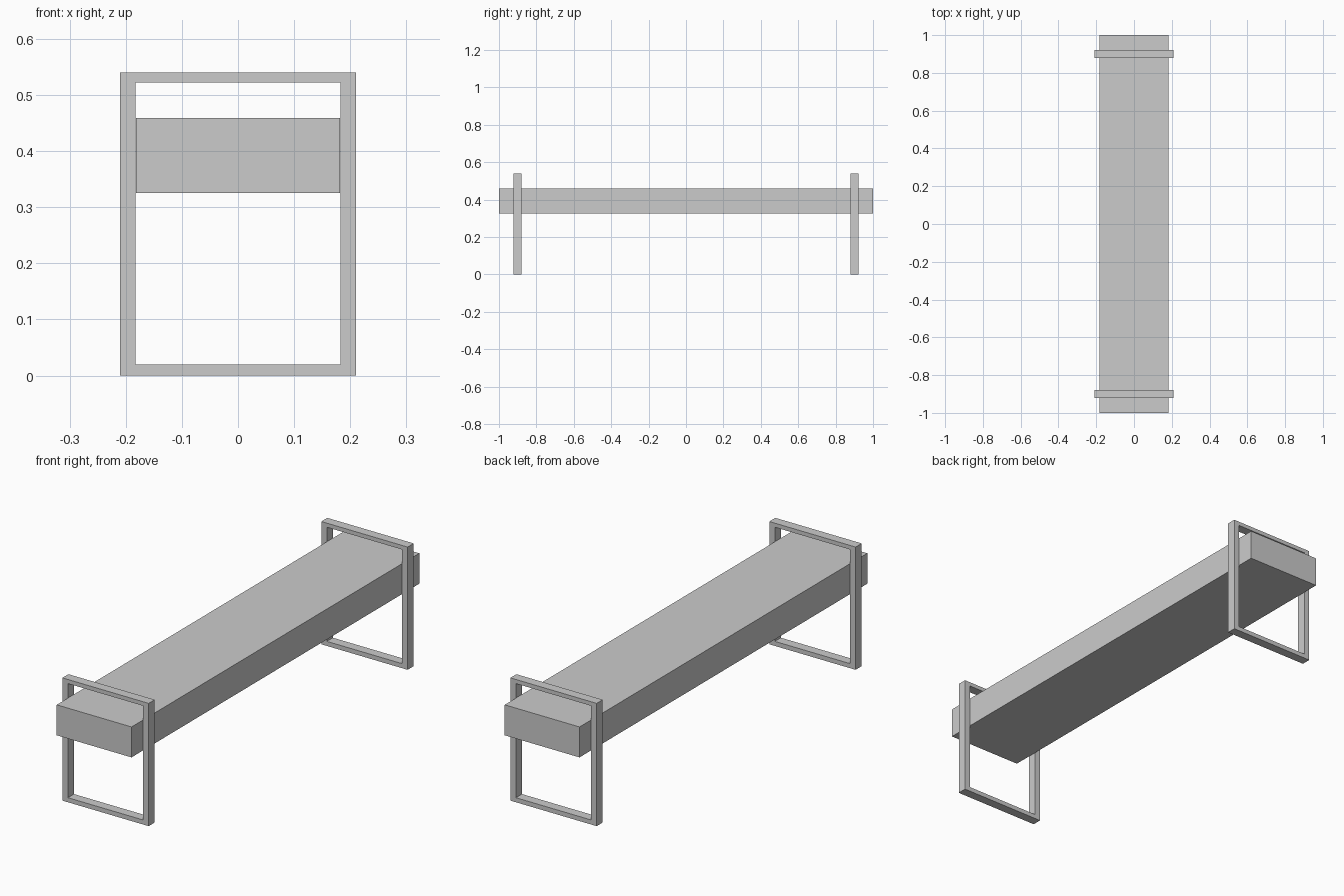
import bpy, bmesh

if "Cube" in bpy.data.objects:
    bpy.data.objects.remove(bpy.data.objects["Cube"])


def finish(name, bm):
    bmesh.ops.recalc_face_normals(bm, faces=bm.faces)
    mesh = bpy.data.meshes.new(name)
    bm.to_mesh(mesh)
    bm.free()
    obj = bpy.data.objects.new(name, mesh)
    bpy.context.collection.objects.link(obj)
    return obj


def box(name, lo, hi):
    bm = bmesh.new()
    bmesh.ops.create_cube(bm, size=1)
    for v in bm.verts:
        v.co = [l + (c + 0.5) * (h - l) for c, l, h in zip(v.co, lo, hi)]
    return finish(name, bm)


def rect_frame(name, outer, inner, y0, y1):
    """Closed rectangular loop in the xz plane; outer/inner = half width, z low, z high."""
    bm = bmesh.new()

    def ring(rect, y):
        w, z0, z1 = rect
        return [bm.verts.new((x, y, z)) for x, z in ((-w, z0), (w, z0), (w, z1), (-w, z1))]

    rings = [ring(outer, y0), ring(outer, y1), ring(inner, y1), ring(inner, y0)]
    for k in range(4):
        a, b = rings[k], rings[(k + 1) % 4]
        for i in range(4):
            j = (i + 1) % 4
            bm.faces.new((a[i], a[j], b[j], b[i]))
    return finish(name, bm)


# Long thick seat slab
box("seat", (-0.182, -1.0, 0.325), (0.182, 1.0, 0.459))

# Rectangular leg frames wrapped around each end of the seat
for name, y in (("front_leg_frame", -0.90), ("back_leg_frame", 0.90)):
    rect_frame(name, (0.21, 0.0, 0.54), (0.183, 0.02, 0.522), y - 0.021, y + 0.021)
